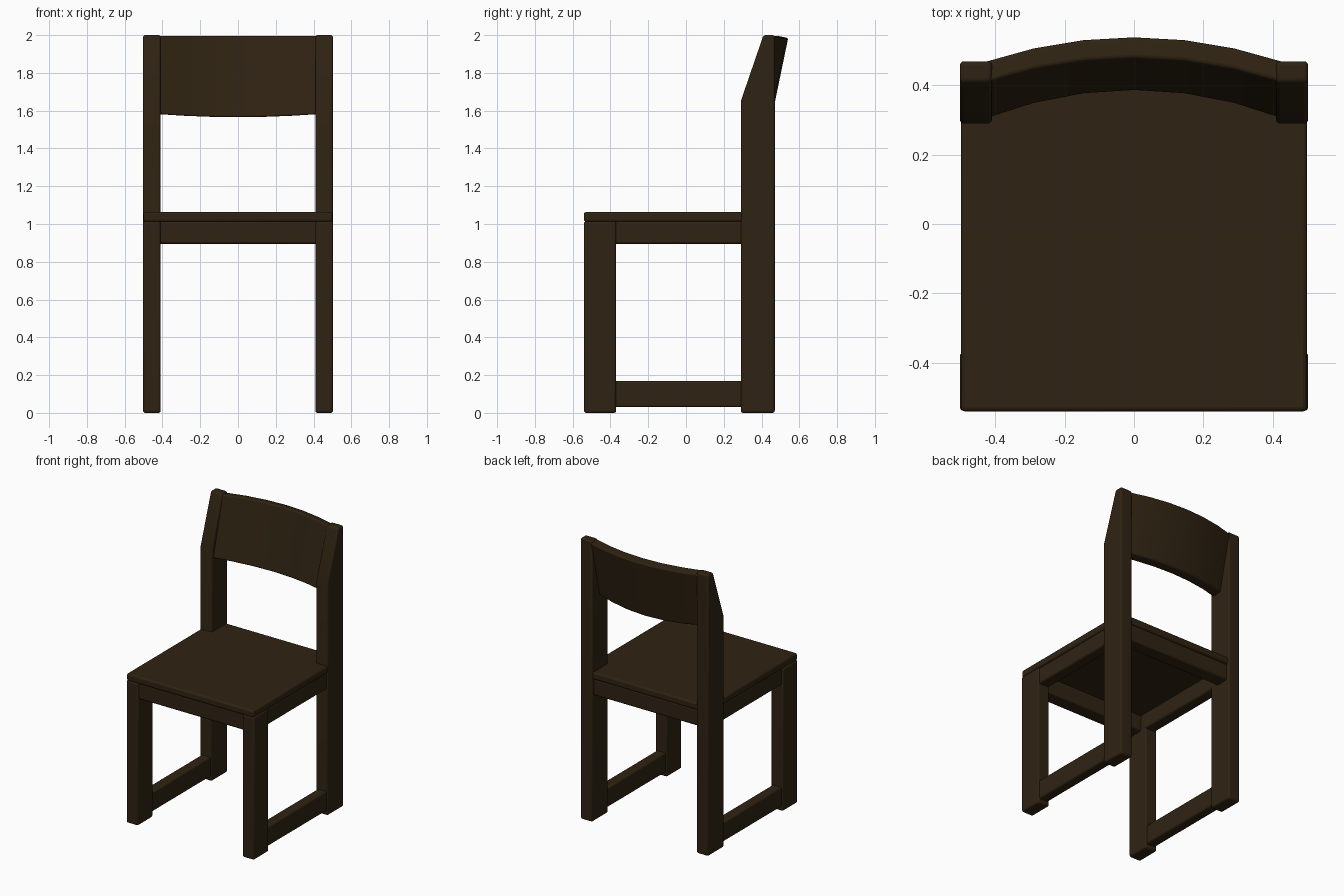
import bpy, bmesh, math

cube = bpy.data.objects.get("Cube")
if cube:
    bpy.data.objects.remove(cube, do_unlink=True)

# Dark stained wood
wood = bpy.data.materials.new("dark_wood")
wood.use_nodes = True
color = (0.028, 0.0165, 0.006, 1)
wood.diffuse_color = color
shader = next(n for n in wood.node_tree.nodes if n.type == 'BSDF_PRINCIPLED')
shader.inputs["Base Color"].default_value = color
shader.inputs["Roughness"].default_value = 0.6


def loft(name, sections, bevel=0.012):
    """Skin a list of matching closed cross-sections, cap the ends, round the edges."""
    bm = bmesh.new()
    rings = [[bm.verts.new(p) for p in s] for s in sections]
    n = len(rings[0])
    for a, b in zip(rings, rings[1:]):
        for i in range(n):
            j = (i + 1) % n
            bm.faces.new((a[i], a[j], b[j], b[i]))
    bm.faces.new(rings[0][::-1])
    bm.faces.new(rings[-1])
    bmesh.ops.recalc_face_normals(bm, faces=bm.faces)
    mesh = bpy.data.meshes.new(name)
    bm.to_mesh(mesh)
    bm.free()
    mesh.materials.append(wood)
    mesh.shade_smooth()
    mesh.set_sharp_from_angle(angle=math.radians(35))
    obj = bpy.data.objects.new(name, mesh)
    bpy.context.collection.objects.link(obj)
    mod = obj.modifiers.new("rounded_edges", 'BEVEL')
    mod.width, mod.segments = bevel, 3
    mod.limit_method, mod.angle_limit = 'ANGLE', math.radians(30)
    return obj


def prism(name, x0, x1, profile, bevel=0.012):
    return loft(name, [[(x, y, z) for y, z in profile] for x in (x0, x1)], bevel)


def box(name, x0, x1, y0, y1, z0, z1, bevel=0.012):
    return prism(name, x0, x1, [(y0, z0), (y1, z0), (y1, z1), (y0, z1)], bevel)


# Legs, posts and side rails, mirrored left and right
post_profile = [(0.29, 0), (0.47, 0), (0.47, 2), (0.41, 2), (0.29, 1.65)]
for side, s in (("left", 1), ("right", -1)):
    inner, outer = s * 0.41, s * 0.503
    box(side + "_front_leg", inner, outer, -0.54, -0.37, 0, 1.015)
    prism(side + "_back_post", inner, outer, post_profile)
    box(side + "_floor_stretcher", s * 0.42, s * 0.493, -0.4, 0.32, 0.03, 0.17)
    box(side + "_seat_rail", s * 0.41, s * 0.493, -0.4, 0.32, 0.895, 1.015)

# Seat and cross rails
box("seat", -0.5, 0.5, -0.541, 0.46, 1.012, 1.063)
box("front_seat_rail", -0.43, 0.43, -0.525, -0.42, 0.895, 1.015)
box("back_seat_rail", -0.43, 0.43, 0.35, 0.45, 0.895, 1.015)

# Curved, tilted backrest panel
sections = []
for i in range(7):
    x = -0.435 + 0.145 * i
    t = (x / 0.41) ** 2
    sections.append([
        (x, 0.385 - 0.075 * t, 1.565 + 0.015 * t),
        (x, 0.455 - 0.07 * t, 1.57 + 0.015 * t),
        (x, 0.541 - 0.064 * t, 1.985),
        (x, 0.48 - 0.064 * t, 1.997),
    ])
loft("backrest", sections, 0.01)
